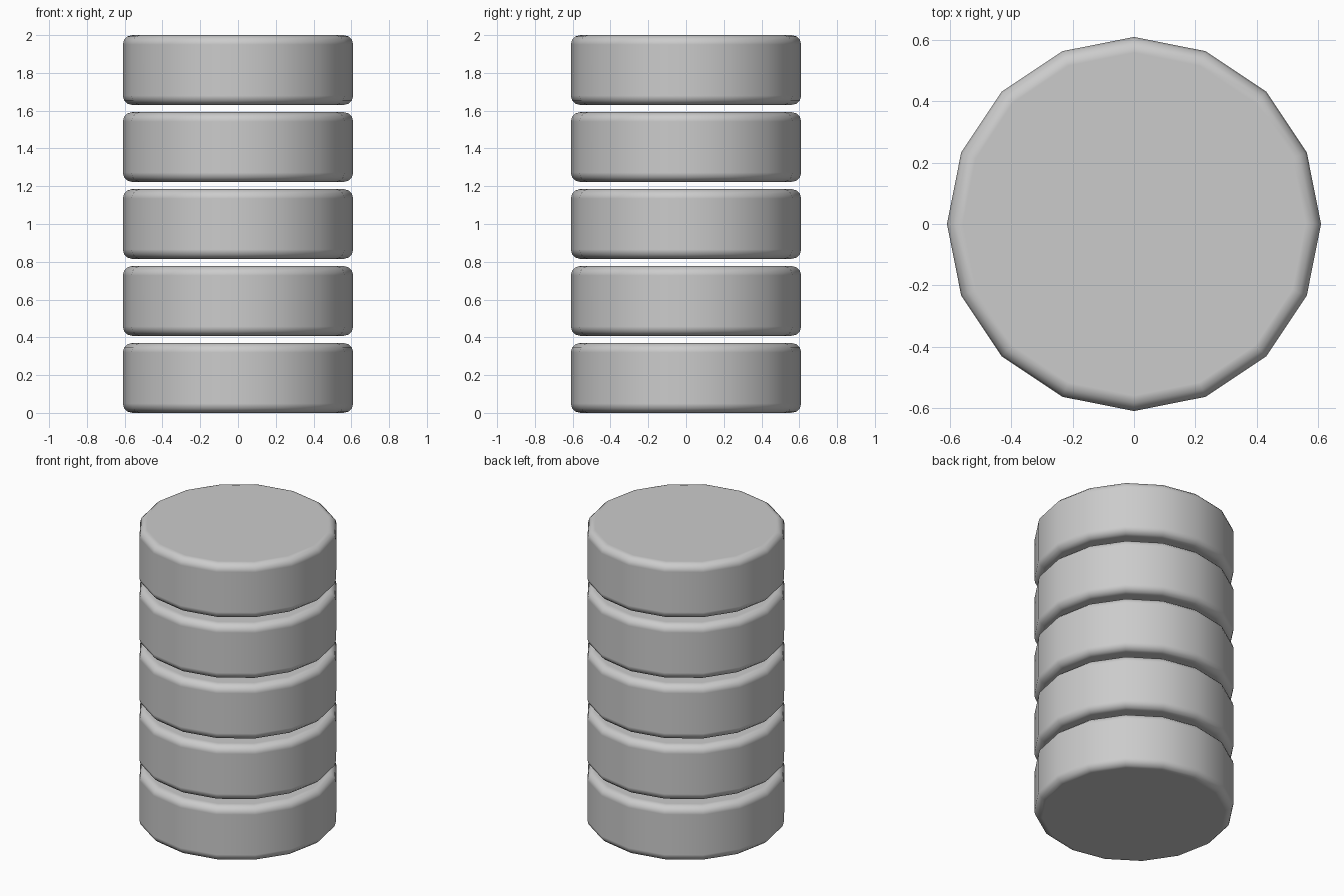
import bpy
import bmesh
from math import pi

cube = bpy.data.objects.get("Cube")
if cube:
    bpy.data.objects.remove(cube, do_unlink=True)

RADIUS, HEIGHT, SIDES, COUNT = 0.61, 0.37, 16, 5
PITCH = (2 - HEIGHT) / (COUNT - 1)

grey = bpy.data.materials.new("plain grey")
grey.use_nodes = True
colour = (0.6, 0.6, 0.6, 1)
grey.diffuse_color = colour
grey.node_tree.nodes["Principled BSDF"].inputs["Base Color"].default_value = colour


def make_disc(name, z):
    """Sixteen-sided disc with rounded rims and flat caps."""
    bpy.ops.mesh.primitive_cylinder_add(
        vertices=SIDES, radius=RADIUS, depth=HEIGHT, location=(0, 0, z))
    disc = bpy.context.object
    disc.name = name
    disc.data.materials.append(grey)

    # Round only the top and bottom rims
    bm = bmesh.new()
    bm.from_mesh(disc.data)
    rims = [e for e in bm.edges if abs(e.verts[0].co.z - e.verts[1].co.z) < 0.01]
    bmesh.ops.bevel(bm, geom=rims, offset=0.05, segments=3, profile=0.5,
                    affect='EDGES')
    bm.to_mesh(disc.data)
    bm.free()

    # Smooth shading that keeps the caps looking flat
    bpy.ops.object.shade_smooth()
    normals = disc.modifiers.new("flat caps", 'WEIGHTED_NORMAL')
    normals.weight = 100
    return disc


# Evenly spaced stack
for i in range(COUNT):
    make_disc(f"disc_{i + 1}", HEIGHT / 2 + i * PITCH)
